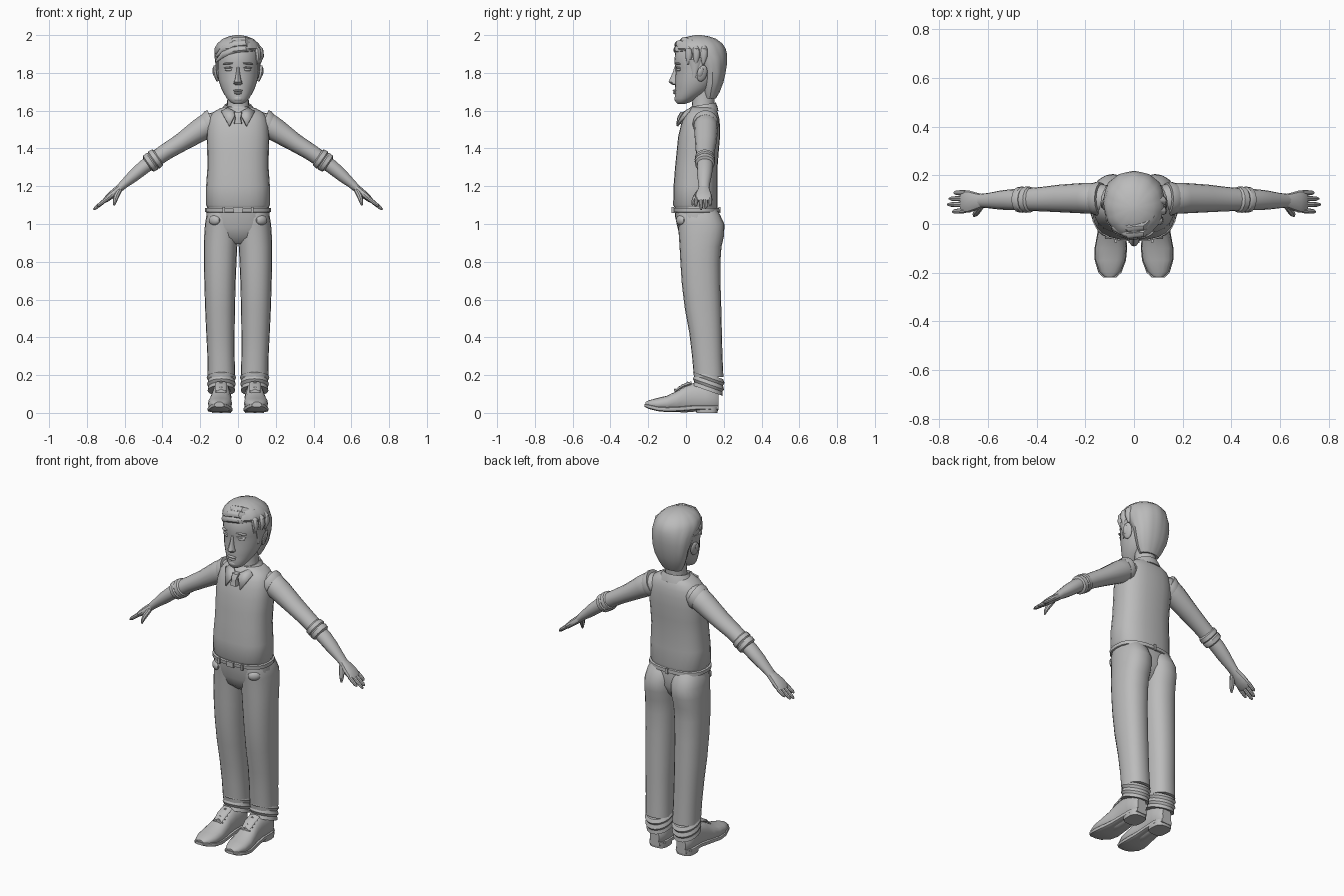
import bpy, bmesh, math
from mathutils import Vector, Matrix

grey = bpy.data.materials.new("plain_grey")
grey.diffuse_color = (0.5, 0.5, 0.5, 1)
X, Y, Z = Vector((1, 0, 0)), Vector((0, 1, 0)), Vector((0, 0, 1))


def finish(name, bm, mirror=False, angle=35):
    bmesh.ops.recalc_face_normals(bm, faces=bm.faces)
    me = bpy.data.meshes.new(name)
    bm.to_mesh(me)
    bm.free()
    me.materials.append(grey)
    ob = bpy.data.objects.new(name, me)
    bpy.context.collection.objects.link(ob)
    bpy.ops.object.select_all(action='DESELECT')
    ob.select_set(True)
    bpy.context.view_layer.objects.active = ob
    bpy.ops.object.shade_smooth_by_angle(angle=math.radians(angle))
    if mirror:
        ob.modifiers.new("mirror", 'MIRROR').use_mirror_merge = False
    return ob


def add_loft(bm, rings, u, v, n=20, power=2.0, ripple=0.0):
    """Join superellipse rings (cx, cy, cz, half_u, half_v) and cap the ends."""
    loops = []
    for cx, cy, cz, a, b in rings:
        loop = []
        for i in range(n):
            t = 2 * math.pi * i / n
            c, s = math.cos(t), math.sin(t)
            k = 1 + ripple * (i % 3 == 0)
            p = math.copysign(abs(c) ** (2 / power), c) * a * k
            q = math.copysign(abs(s) ** (2 / power), s) * b * k
            loop.append(bm.verts.new(Vector((cx, cy, cz)) + u * p + v * q))
        loops.append(loop)
    for lo, hi in zip(loops, loops[1:]):
        for i in range(n):
            j = (i + 1) % n
            bm.faces.new((lo[i], lo[j], hi[j], hi[i]))
    bm.faces.new(loops[0])
    bm.faces.new(loops[-1])


def loft(name, rings, u=X, v=Y, mirror=False, **kw):
    bm = bmesh.new()
    add_loft(bm, rings, u, v, **kw)
    return finish(name, bm, mirror)


def column(name, rows, mirror=False, **kw):
    """Upright loft from rows (z, x0, x1, y0, y1)."""
    rings = [((a + b) / 2, (c + d) / 2, z, (b - a) / 2, (d - c) / 2) for z, a, b, c, d in rows]
    return loft(name, rings, mirror=mirror, **kw)


def body(name, rows, **kw):
    """Centred upright loft from rows (z, half_width, y0, y1)."""
    return column(name, [(z, -w, w, c, d) for z, w, c, d in rows], **kw)


def ball(name, loc, size, rot=(0, 0, 0), mirror=True):
    bm = bmesh.new()
    m = Matrix.Translation(loc)
    for ang, ax in zip(rot, 'XYZ'):
        m = m @ Matrix.Rotation(math.radians(ang), 4, ax)
    m = m @ Matrix.Diagonal((*size, 1))
    bmesh.ops.create_uvsphere(bm, u_segments=14, v_segments=9, radius=1, matrix=m)
    return finish(name, bm, mirror)


def rod(bm, pts, n=8):
    """Round limb through points (x, y, z, radius), square to its overall direction."""
    d = (Vector(pts[-1][:3]) - Vector(pts[0][:3])).normalized()
    u = d.cross(Y if abs(d.y) < 0.9 else Z).normalized()
    add_loft(bm, [(*p[:3], p[3], p[3]) for p in pts], u, d.cross(u), n=n)


def box(name, loc, size, mirror=False):
    bm = bmesh.new()
    bmesh.ops.create_cube(bm, size=1, matrix=Matrix.Translation(loc) @ Matrix.Diagonal((*size, 1)))
    return finish(name, bm, mirror)


# Sweater
body("sweater", [
    (1.085, .160, -.06, .165), (1.10, .170, -.068, .168), (1.20, .169, -.066, .166),
    (1.30, .162, -.058, .167), (1.38, .163, -.050, .173), (1.46, .166, -.042, .180),
    (1.52, .162, -.028, .180), (1.56, .153, -.015, .176), (1.59, .135, .002, .168),
    (1.61, .100, .018, .158), (1.62, .070, .03, .15)], n=24, power=2.5)

# Trousers: seat, legs and rumpled hems
body("trouser_seat", [
    (.895, .06, .01, .12), (.93, .13, -.03, .15), (.98, .168, -.045, .172),
    (1.04, .168, -.058, .170), (1.09, .163, -.062, .166)], n=24, power=2.4)
column("trouser_legs", [
    (.19, .015, .160, .042, .198), (.30, .018, .162, .032, .193), (.42, .018, .168, .018, .190),
    (.55, .016, .174, -.006, .187), (.68, .013, .178, -.022, .183), (.80, .008, .181, -.030, .182),
    (.88, .004, .181, -.034, .188), (.94, -.002, .179, -.038, .202), (1.00, -.004, .175, -.042, .203),
    (1.05, .0, .166, -.048, .180), (1.08, .02, .15, -.04, .16)], mirror=True, power=2.3)
loft("trouser_hems", [
    (.088, .120, .205, .070, .076), (.088, .121, .187, .078, .084), (.088, .120, .172, .070, .075),
    (.088, .119, .152, .076, .083), (.088, .118, .138, .069, .074), (.088, .114, .118, .073, .080)],
    v=Vector((0, 1, -.35)), mirror=True)

# Belt with buckle, loops and pockets
body("belt", [(1.062, .170, -.066, .174), (1.064, .174, -.070, .177),
              (1.084, .174, -.072, .176), (1.086, .168, -.066, .172)], n=24, power=2.5)
box("buckle", (0, -.072, 1.074), (.045, .012, .03))
box("belt_loops", (.075, -.070, 1.074), (.012, .012, .034), mirror=True)
box("back_belt_loop", (0, .177, 1.074), (.012, .01, .034))
ball("pockets", (.125, -.028, 1.02), (.034, .018, .026), (0, 0, 35))

# Sleeves, rolled cuffs and forearms
across = Vector((.57, 0, .82))
loft("sleeves", [
    (.10, .10, 1.545, .055, .055), (.15, .105, 1.528, .064, .066), (.20, .106, 1.498, .063, .062),
    (.30, .105, 1.432, .057, .049), (.38, .102, 1.383, .050, .044), (.45, .10, 1.336, .046, .043)],
    u=Y, v=across, mirror=True, n=16)
loft("armhole_trims", [
    (.135, .104, 1.54, .066, .068), (.150, .104, 1.528, .070, .072), (.165, .104, 1.517, .066, .068)],
    u=Y, v=Vector((.40, 0, .92)), mirror=True, n=16)
loft("rolled_cuffs", [
    (.420, .10, 1.357, .044, .042), (.427, .10, 1.352, .053, .052), (.445, .10, 1.339, .054, .054),
    (.450, .10, 1.335, .049, .049), (.456, .10, 1.331, .054, .053), (.474, .10, 1.319, .052, .051),
    (.480, .10, 1.314, .040, .038)], u=Y, v=across, mirror=True, n=16)
loft("forearms", [
    (.45, .10, 1.336, .042, .038), (.50, .10, 1.300, .043, .038), (.55, .098, 1.258, .039, .034),
    (.60, .096, 1.215, .031, .025), (.635, .095, 1.182, .028, .020)], u=Y, v=across, mirror=True, n=14)

# Hands with four fingers and a thumb
bm = bmesh.new()
add_loft(bm, [(.620, .095, 1.195, .027, .020), (.648, .093, 1.172, .036, .020),
              (.675, .092, 1.150, .045, .019), (.700, .092, 1.128, .045, .015),
              (.708, .092, 1.121, .040, .010)], Y, Vector((.66, 0, .75)), n=12, power=2.4)
for y, s, tip in ((.056, .8, .045), (.080, 1, .092), (.104, .94, .096), (.128, .74, .132)):
    end = Vector((.765 - (1 - s) * .10, (y + tip) / 2 if s == .8 else y, 1.076 + (1 - s) * .09))
    root = Vector((.692, y, 1.135))
    rod(bm, [(*root.lerp(end, f), r) for f, r in ((0, .0115), (.5, .0105), (.85, .009), (1, .004))])
rod(bm, [(.628, .075, 1.178, .014), (.645, .052, 1.145, .015), (.652, .040, 1.122, .011),
         (.656, .033, 1.100, .005)])
finish("hands", bm, mirror=True)

# Shoes: upper, sole, heel, tongue and laces
loft("shoe_uppers", [
    (.100, -.215, .046, .022, .012), (.099, -.195, .045, .043, .022), (.097, -.15, .046, .060, .033),
    (.095, -.10, .050, .064, .041), (.092, -.05, .060, .058, .055), (.090, -.01, .072, .052, .070),
    (.088, .04, .082, .050, .076), (.087, .10, .082, .052, .074), (.087, .145, .075, .048, .065),
    (.087, .172, .065, .030, .045)], v=Z, mirror=True, n=16, power=2.3)
loft("shoe_soles", [
    (.100, -.220, .040, .026, .008), (.099, -.20, .034, .047, .012), (.097, -.15, .022, .064, .013),
    (.095, -.10, .018, .067, .014), (.091, -.03, .021, .058, .014), (.088, .05, .028, .053, .014),
    (.087, .13, .028, .054, .014), (.087, .172, .028, .034, .014)], v=Z, mirror=True, n=16, power=4)
column("shoe_heels", [(0, .036, .138, .055, .166), (.03, .034, .140, .050, .172)],
       mirror=True, power=3)
loft("shoe_tongues", [(.09, -.062, .112, .026, .008), (.09, -.02, .140, .032, .011),
                      (.09, .03, .158, .032, .010)], v=Z, mirror=True, n=12)
bm = bmesh.new()
for i in range(4):
    y, z = -.058 + i * .022, .118 + i * .0125
    rod(bm, [(.060, y, z - .008, .004), (.09, y, z + .006, .005), (.120, y, z - .008, .004)], n=6)
finish("shoe_laces", bm, mirror=True)

# Neck, shirt collar and tie
body("neck", [(1.57, .066, .025, .15), (1.63, .058, .032, .150), (1.68, .056, .035, .152),
              (1.74, .06, .03, .16)])
loft("collar_band", [(0, .088, 1.585, .100, .084), (0, .090, 1.610, .086, .076),
                     (0, .092, 1.632, .070, .066), (0, .092, 1.630, .062, .060),
                     (0, .092, 1.60, .060, .056)], v=Vector((0, 1, .16)), n=24)
bm = bmesh.new()
flap = [bm.verts.new(p) for p in ((.010, -.018, 1.592), (.048, -.052, 1.522), (.090, .010, 1.598),
                                  (.055, .026, 1.618))]
bm.faces.new(flap)
collar = finish("collar_points", bm, mirror=True)
collar.modifiers.new("thickness", 'SOLIDIFY').thickness = .012
body("tie", [(1.530, .022, -.052, -.015), (1.562, .015, -.046, -.005), (1.566, .017, -.046, 0),
             (1.592, .023, -.030, .01)], n=8, power=4)

# Head
body("head", [
    (1.636, .022, -.045, -.005), (1.646, .042, -.055, .025), (1.665, .058, -.060, .06),
    (1.690, .075, -.058, .105), (1.72, .090, -.058, .140), (1.76, .103, -.058, .17),
    (1.80, .109, -.055, .185), (1.83, .112, -.057, .193), (1.86, .114, -.062, .195),
    (1.91, .112, -.057, .195), (1.95, .095, -.035, .175), (1.98, .05, .01, .12)], n=28)
body("nose", [(1.735, .013, -.066, -.03), (1.742, .023, -.080, -.03), (1.752, .022, -.092, -.03),
              (1.765, .016, -.087, -.03), (1.80, .010, -.071, -.03), (1.835, .009, -.060, -.03)], n=12)
ball("eyes", (.048, -.036, 1.818), (.023, .014, .010), (0, 0, 20))
ball("upper_eyelids", (.048, -.040, 1.828), (.027, .012, .005), (0, 4, 20))
ball("eyebrows", (.050, -.043, 1.850), (.032, .012, .006), (0, 5, 20))
ball("upper_lip", (0, -.058, 1.706), (.027, .013, .006), mirror=False)
ball("lower_lip", (0, -.056, 1.693), (.023, .013, .007), mirror=False)
ball("chin", (0, -.042, 1.664), (.030, .020, .020), mirror=False)
ball("ears", (.117, .085, 1.797), (.011, .028, .045), (-14, 10, 18))
ball("ear_hollows", (.128, .079, 1.803), (.006, .014, .025), (-14, 10, 18))

# Hair: ridged cap, side parting and swept fringe
body("hair_cap", [
    (1.665, .058, .095, .158), (1.70, .078, .085, .178), (1.75, .098, .085, .197),
    (1.80, .108, .075, .208), (1.84, .116, .045, .214), (1.88, .121, .015, .216),
    (1.905, .123, -.035, .213), (1.93, .121, -.058, .207), (1.955, .108, -.052, .190),
    (1.98, .080, -.025, .158), (1.993, .048, .015, .12), (2.0, .015, .05, .08)], n=36, ripple=.022)
bm = bmesh.new()
for y, z, r in ((-.030, 1.918, .020), (-.022, 1.945, .022), (.005, 1.962, .022)):
    rod(bm, [(.085, y + .025, z + .004, .008), (.045, y - .012, z + .010, r * .9),
             (-.02, y - .018, z + .004, r), (-.08, y + .012, z - .022, r * .9),
             (-.118, y + .055, z - .058, .006)], n=10)
finish("swept_fringe", bm)
bm = bmesh.new()
for y, x in ((.015, .098), (.055, .112), (.095, .113)):
    rod(bm, [(x - .02, y, 1.955, .008), (x, y, 1.925, .020), (x + .006, y, 1.885, .019),
             (x, y - .004, 1.845, .006)], n=10)
finish("side_locks", bm)
column("sideburns", [(1.775, .096, .110, .035, .05), (1.81, .092, .115, .03, .065),
                     (1.87, .09, .121, .01, .09)], mirror=True, n=10)
